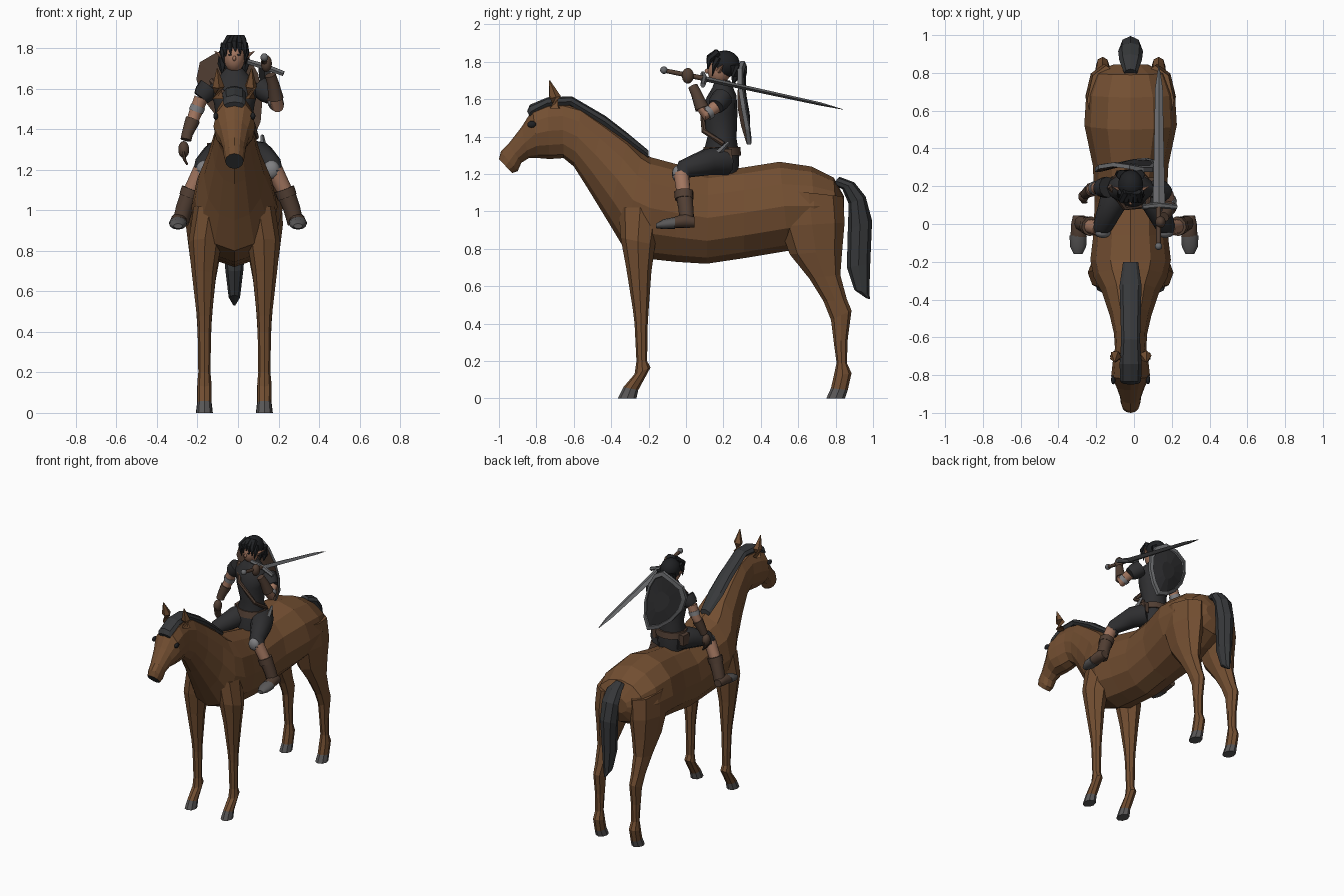
import bpy, bmesh, math
from mathutils import Vector, Matrix

cube = bpy.data.objects.get("Cube")
if cube:
    bpy.data.objects.remove(cube, do_unlink=True)


def material(name, r, g, b):
    m = bpy.data.materials.new(name)
    m.use_nodes = True
    m.diffuse_color = (r, g, b, 1)
    m.node_tree.nodes["Principled BSDF"].inputs["Base Color"].default_value = (r, g, b, 1)
    return m


coat = material("chestnut coat", .17, .077, .031)
mane_grey = material("mane charcoal", .038, .04, .043)
hoof_grey = material("hoof grey", .1, .096, .096)
cloth = material("dark cloth", .028, .028, .03)
hair_black = material("hair black", .014, .015, .017)
skin = material("skin", .36, .18, .115)
leather = material("leather brown", .085, .05, .034)
metal = material("steel", .14, .143, .15)
pad_grey = material("padding grey", .21, .21, .22)

MID = -.018  # shared centre line of horse and rider


def finish(name, bm, mats, smooth=False):
    bmesh.ops.recalc_face_normals(bm, faces=bm.faces)
    mesh = bpy.data.meshes.new(name)
    bm.to_mesh(mesh)
    bm.free()
    obj = bpy.data.objects.new(name, mesh)
    bpy.context.collection.objects.link(obj)
    for m in mats:
        mesh.materials.append(m)
    if smooth:
        bpy.ops.object.select_all(action='DESELECT')
        obj.select_set(True)
        bpy.context.view_layer.objects.active = obj
        bpy.ops.object.shade_smooth_by_angle(angle=math.radians(50))
    return obj


def skin_rings(name, rings, mats, smooth):
    bm = bmesh.new()
    rows = [[bm.verts.new(p) for p in ring] for ring in rings]
    n = len(rows[0])
    for a, b in zip(rows, rows[1:]):
        for i in range(n):
            j = (i + 1) % n
            bm.faces.new((a[i], a[j], b[j], b[i]))
    bm.faces.new(rows[0])
    end = bm.faces.new(rows[-1])
    end.material_index = len(mats) - 1  # the far cap takes the last colour
    return finish(name, bm, mats, smooth)


def loft(name, sections, mats, x=MID, sides=12, smooth=False):
    """Sections: two opposite points in the side plane, half width, x offset."""
    rings = []
    for ya, za, yb, zb, w, *off in sections:
        a, b = Vector((x, ya, za)), Vector((x, yb, zb))
        centre, arm = (a + b) / 2, (a - b) / 2
        centre.x += off[0] if off else 0
        turns = [math.tau * i / sides for i in range(sides)]
        rings.append([centre + arm * math.cos(t) + Vector((w * math.sin(t), 0, 0)) for t in turns])
    return skin_rings(name, rings, mats, smooth)


def tube(name, points, mat, sides=10, smooth=True):
    """Round limb through points of x, y, z and radius."""
    pts = [Vector(p[:3]) for p in points]
    rings = []
    for i, p in enumerate(pts):
        d = pts[min(i + 1, len(pts) - 1)] - pts[max(i - 1, 0)]
        rot = d.to_track_quat('Z', 'Y')
        rings.append([p + rot @ Vector((math.cos(t), math.sin(t), 0)) * points[i][3]
                      for t in [math.tau * k / sides for k in range(sides)]])
    return skin_rings(name, rings, [mat], smooth)


def ball(name, pos, size, mat, smooth=True):
    bm = bmesh.new()
    bmesh.ops.create_uvsphere(bm, u_segments=14, v_segments=9, radius=1,
                              matrix=Matrix.LocRotScale(Vector(pos), None, Vector(size)))
    return finish(name, bm, [mat], smooth)


def box(name, pos, size, mat):
    bm = bmesh.new()
    bmesh.ops.create_cube(bm, size=1, matrix=Matrix.LocRotScale(Vector(pos), None, Vector(size)))
    return finish(name, bm, [mat])


# Horse trunk, neck and head in one loft, ending in a dark muzzle
loft("horse_body", [
    (.845, 1.08, .845, .96, .09), (.79, 1.18, .81, .88, .19), (.67, 1.24, .7, .82, .235),
    (.5, 1.265, .55, .79, .245), (.31, 1.235, .31, .75, .2), (.12, 1.21, .11, .72, .19),
    (-.06, 1.255, -.05, .73, .197), (-.19, 1.29, -.19, .745, .213), (-.235, 1.32, -.33, .8, .195),
    (-.31, 1.39, -.42, .95, .15), (-.44, 1.48, -.53, 1.13, .11), (-.56, 1.56, -.6, 1.24, .088),
    (-.66, 1.585, -.655, 1.285, .083), (-.74, 1.58, -.73, 1.28, .095), (-.82, 1.545, -.79, 1.285, .103),
    (-.88, 1.45, -.84, 1.285, .076), (-.95, 1.36, -.88, 1.26, .056), (-.99, 1.32, -.9, 1.215, .052),
    (-1, 1.28, -.93, 1.205, .045)], [coat, mane_grey])

# Mane with forelock, and tail
loft("mane", [
    (-.2, 1.28, -.2, 1.325, .04), (-.33, 1.37, -.32, 1.425, .058), (-.44, 1.45, -.43, 1.51, .055),
    (-.62, 1.56, -.61, 1.615, .05), (-.74, 1.55, -.74, 1.61, .058), (-.82, 1.5, -.835, 1.57, .056),
    (-.83, 1.5, -.85, 1.535, .05)], [mane_grey], sides=8)
loft("tail", [
    (.78, 1.14, .82, 1.185, .035), (.835, 1.12, .9, 1.155, .06), (.87, 1.04, .96, 1.08, .066),
    (.865, .9, .995, .95, .06), (.86, .7, .985, .72, .045), (.9, .58, .98, .56, .028),
    (.965, .535, .985, .53, .006)], [mane_grey], sides=8)

# Horse legs, hooves, ears and eyes on each side
for s, side in ((1, "left"), (-1, "right")):
    front = [(-.36, 1.02, -.13, 1.02, .08, .12), (-.35, .86, -.165, .82, .082, .145),
             (-.32, .7, -.185, .68, .06, .15), (-.285, .48, -.2, .47, .037, .148),
             (-.275, .4, -.205, .39, .033, .148), (-.265, .2, -.208, .2, .03, .148),
             (-.275, .13, -.19, .165, .035, .148), (-.335, .06, -.255, .045, .034, .148)]
    hind = [(.47, 1.12, .84, 1.08, .1, .13), (.5, .92, .848, .94, .1, .14),
            (.555, .77, .835, .79, .076, .145), (.66, .64, .825, .66, .055, .148),
            (.735, .52, .86, .53, .042, .148), (.775, .42, .885, .47, .036, .148),
            (.79, .3, .865, .32, .03, .148), (.805, .19, .86, .19, .03, .148),
            (.79, .12, .885, .135, .036, .148), (.775, .055, .865, .045, .036, .148)]
    soles = {"front": (-.365, 0, -.265, 0, .04, .148), "hind": (.75, 0, .85, 0, .042, .148)}
    for label, rows in (("front", front), ("hind", hind)):
        rows = [(*r[:5], r[5] * s) for r in rows]
        sole = (*soles[label][:5], soles[label][5] * s)
        loft(f"{label}_leg_{side}", rows, [coat], sides=8)
        loft(f"{label}_hoof_{side}", [rows[-1], sole], [hoof_grey], sides=8)
    ear = MID + s * .08
    tube(f"horse_ear_{side}", [(ear, -.7, 1.55, .03), (ear, -.7, 1.61, .032), (ear + s * .005, -.73, 1.7, .003)],
         coat, sides=5, smooth=False)
    ball(f"horse_eye_{side}", (MID + s * .092, -.825, 1.465), (.012, .024, .018), hair_black)

# Rider torso, collar, belt
loft("rider_torso", [
    (.08, 1.21, .28, 1.2, .1), (.09, 1.3, .285, 1.3, .108), (.115, 1.4, .27, 1.39, .082),
    (.085, 1.52, .275, 1.53, .1), (.11, 1.61, .27, 1.62, .125), (.14, 1.66, .25, 1.665, .075),
    (.155, 1.7, .235, 1.7, .042)], [cloth], smooth=True)
loft("belt", [(.085, 1.3, .295, 1.3, .117), (.095, 1.345, .29, 1.345, .108)], [leather], smooth=True)
tube("chest_strap", [(-.13, .2, 1.64, .014), (-.05, .085, 1.56, .014), (.07, .095, 1.43, .014),
                     (.09, .2, 1.36, .014)], leather, sides=6)
tube("neck", [(MID, .19, 1.65, .036), (MID, .185, 1.74, .034)], skin)
for s, side in ((1, "left"), (-1, "right")):
    box(f"pouch_{side}", (MID + s * .115, .21, 1.295), (.04, .07, .075), leather)
tube("dagger", [(.12, .23, 1.37, .008), (.125, .18, 1.32, .016), (.145, .09, 1.25, .003)], metal, sides=4, smooth=False)

# Head, hair and face
ball("head", (MID, .178, 1.757), (.054, .064, .076), skin)
ball("hair_cap", (MID, .208, 1.788), (.067, .08, .073), hair_black)
ball("nose", (MID, .113, 1.75), (.009, .013, .013), skin)
for i in range(5):
    x = MID + (i - 2) * .024
    drop = .012 * abs(i - 2)
    tube(f"fringe_{i}", [(x * .6, .17, 1.85, .022), (x, .125, 1.825 - drop / 2, .018),
                         (x + .006, .115, 1.785 - drop, .003)], hair_black, sides=6)
    tube(f"back_lock_{i}", [(x, .26, 1.78, .028), (x * 1.2, .265, 1.72, .022),
                            (x * 1.2, .25, 1.675, .004)], hair_black, sides=6)
for s, side in ((1, "left"), (-1, "right")):
    tube(f"rider_ear_{side}", [(MID + s * .045, .175, 1.752, .017), (MID + s * .098, .2, 1.785, .002)], skin, sides=6)
    tube(f"side_lock_{side}", [(MID + s * .05, .17, 1.82, .02), (MID + s * .06, .15, 1.775, .014),
                               (MID + s * .052, .14, 1.725, .002)], hair_black, sides=6)
    ball(f"rider_eye_{side}", (MID + s * .022, .12, 1.768), (.009, .004, .005), hair_black)

# Rider legs, knee pads and boots
for s, side in ((1, "left"), (-1, "right")):
    tube(f"thigh_{side}", [(s * .05, .21, 1.27, .08), (s * .11, .12, 1.265, .074), (s * .165, -.01, 1.225, .052),
                           (s * .18, -.03, 1.175, .045)], cloth)
    ball(f"knee_pad_{side}", (s * .165, -.045, 1.2), (.042, .03, .045), pad_grey)
    tube(f"shin_{side}", [(s * .18, -.025, 1.2, .042), (s * .243, -.01, 1.07, .038)], skin)
    tube(f"boot_cuff_{side}", [(s * .228, -.012, 1.105, .052), (s * .243, -.01, 1.065, .05)], leather)
    tube(f"boot_{side}", [(s * .235, -.01, 1.09, .046), (s * .265, 0, 1.01, .042), (s * .285, .005, .935, .04)], leather)
    loft(f"foot_{side}", [(.045, .97, .045, .915, .03), (0, .99, 0, .91, .04), (-.07, .968, -.07, .91, .043)],
         [leather], x=s * .293, smooth=True)
    loft(f"toe_cap_{side}", [(-.06, .97, -.06, .905, .045), (-.12, .958, -.12, .905, .043), (-.16, .935, -.16, .91, .022)],
         [hoof_grey], x=s * .296, smooth=True)

# Arms: sleeve, bare upper arm, elbow band, glove, hand
arms = {
    "left": [(.11, .195, 1.61), (.172, .16, 1.56), (.195, .1, 1.515), (.172, .055, 1.63), (.14, .01, 1.725)],
    "right": [(-.14, .195, 1.61), (-.182, .19, 1.555), (-.212, .19, 1.475), (-.25, .165, 1.38), (-.268, .145, 1.3)]}
for side, joints in arms.items():
    shoulder, bicep, elbow, wrist, palm = [Vector(j) for j in joints]
    tube(f"sleeve_{side}", [(*shoulder, .056), (*shoulder.lerp(bicep, .6), .054), (*bicep, .043)], cloth)
    tube(f"upper_arm_{side}", [(*bicep, .036), (*elbow, .032), (*elbow.lerp(wrist, .4), .03)], skin)
    tube(f"elbow_band_{side}", [(*bicep.lerp(elbow, .5), .039), (*bicep.lerp(elbow, .85), .038)], pad_grey)
    tube(f"glove_{side}", [(*elbow.lerp(wrist, .3), .038), (*wrist, .029), (*wrist.lerp(palm, .4), .027)], leather)
    ball(f"hand_{side}", palm, (.028, .032, .042), leather)
for i in range(4):
    tube(f"right_finger_{i}", [(-.272, .118 + i * .017, 1.29, .009), (-.264, .115 + i * .016, 1.25, .008),
                               (-.25, .115 + i * .015, 1.225, .005)], leather, sides=6)

# Sword resting over the left shoulder
tube("sword_grip", [(.13, -.11, 1.752, .012), (.13, .09, 1.712, .014)], leather, sides=8)
ball("sword_pommel", (.13, -.118, 1.755), (.02, .02, .02), metal)
tube("sword_guard", [(.045, .09, 1.735, .014), (.13, .1, 1.71, .017), (.225, .09, 1.675, .014)], metal, sides=6)
loft("sword_blade", [(.1, 1.723, .1, 1.695, .032), (.72, 1.583, .72, 1.565, .02), (.84, 1.546, .84, 1.544, .002)],
     [metal], x=.132, sides=4)

# Curved shield slung on the back: dark face, steel rim, leather inside
outline = [(0, .21), (.09, .2), (.14, .13), (.15, .03), (.12, -.09), (.065, -.19)]
outline += [(0, -.25)] + [(-u, v) for u, v in reversed(outline[1:])]
tilt = Matrix.Rotation(math.radians(-24), 3, 'Y')
bm = bmesh.new()


def shield_ring(scale, depth):
    ring = []
    for u, v in outline:
        p = tilt @ Vector((u * scale, 0, v * scale))
        ring.append(bm.verts.new(p + Vector((-.025, .318 + depth - 1.6 * (u * scale) ** 2 - .05 * v, 1.585))))
    return ring


rows = [shield_ring(*r) for r in ((.35, .012), (.84, .012), (.86, .02), (1, .018), (1, -.004), (.35, -.004))]
colours = (0, 1, 1, 1, 2)
for a, b, index in zip(rows, rows[1:], colours):
    for i in range(len(a)):
        j = (i + 1) % len(a)
        bm.faces.new((a[i], a[j], b[j], b[i])).material_index = index
bm.faces.new(rows[0])
bm.faces.new(rows[-1]).material_index = 2
finish("shield", bm, [cloth, metal, leather])
